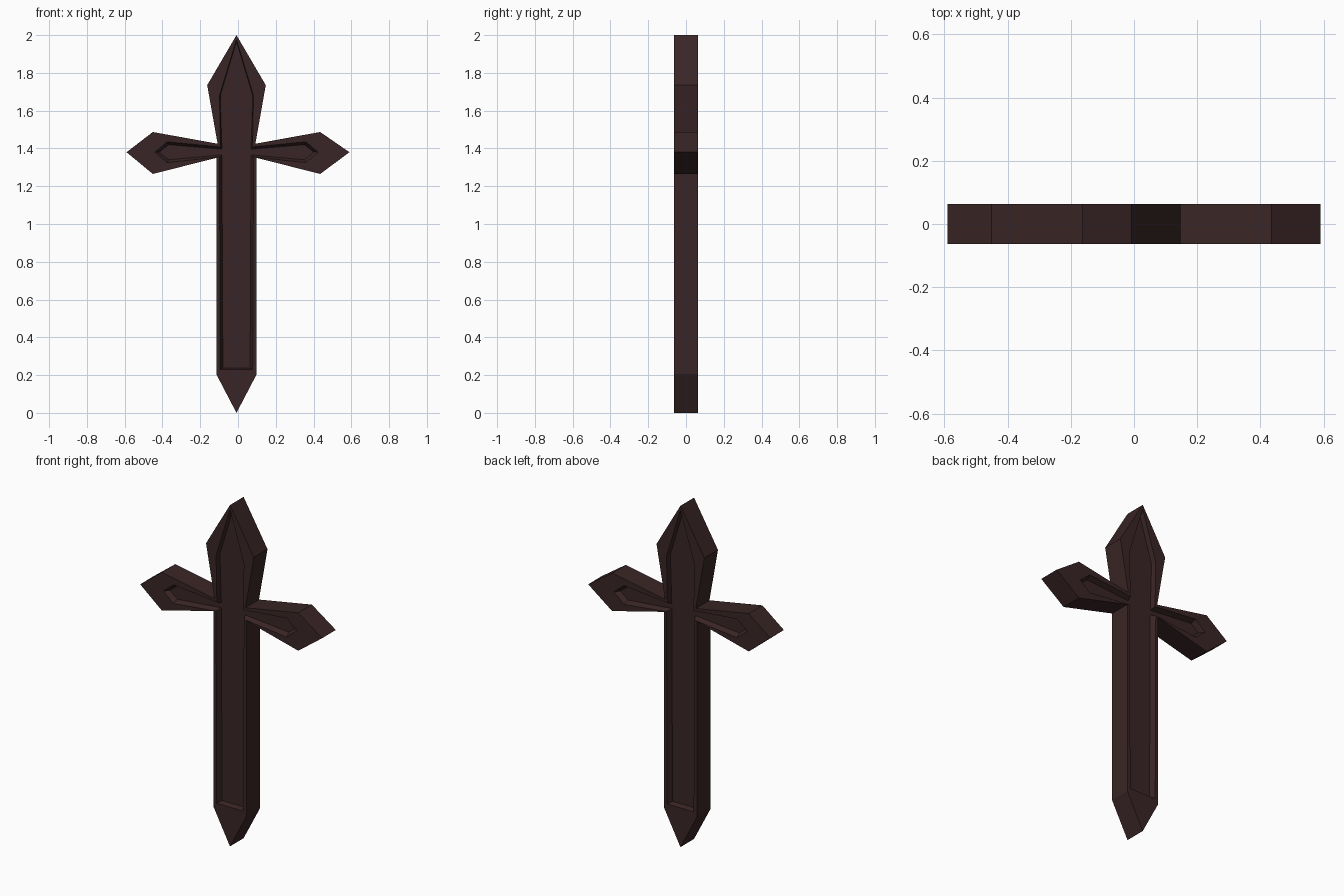
import bpy, bmesh

cube = bpy.data.objects.get("Cube")
if cube:
    bpy.data.objects.remove(cube, do_unlink=True)

wood = bpy.data.materials.new("dark brown")
wood.use_nodes = True
color = (0.042, 0.0185, 0.019, 1)
wood.diffuse_color = color
bsdf = next(n for n in wood.node_tree.nodes if n.type == "BSDF_PRINCIPLED")
bsdf.inputs["Base Color"].default_value = color
bsdf.inputs["Roughness"].default_value = 0.8

HALF = 0.063     # half thickness
DEPTH = 0.03     # depth of the sunken panel
SHIFT = -0.008   # the shaft sits slightly off centre between the arm tips

# Half profiles (x, z) from the head point down to the foot point
outline = [(0, 2), (.155, 1.735), (.1, 1.425), (.443, 1.487), (.59, 1.38),
           (.443, 1.265), (.107, 1.35), (.107, .205), (0, 0)]
panel_rim = [(0, 1.975), (.09, 1.68), (.085, 1.408), (.367, 1.435), (.432, 1.38),
             (.367, 1.325), (.09, 1.355), (.086, .23), (0, .23)]
panel_floor = [(0, 1.965), (.086, 1.68), (.077, 1.396), (.36, 1.42), (.41, 1.38),
               (.36, 1.34), (.077, 1.366), (.072, .238), (0, .238)]


def ring(bm, half, y):
    """Closed loop of vertices mirrored from a half profile."""
    points = half + [(-x, z) for x, z in reversed(half[1:-1])]
    return [bm.verts.new((x + (SHIFT if abs(x) < .5 else 0), y, z)) for x, z in points]


def bridge(bm, a, b):
    for i in range(len(a)):
        j = (i + 1) % len(a)
        bm.faces.new((a[i], a[j], b[j], b[i]))


bm = bmesh.new()
edges = []
for side in (-1, 1):
    # border, sloping walls and floor of the sunken panel
    outer = ring(bm, outline, side * HALF)
    rim = ring(bm, panel_rim, side * HALF)
    floor = ring(bm, panel_floor, side * (HALF - DEPTH))
    bridge(bm, outer, rim)
    bridge(bm, rim, floor)
    bm.faces.new(floor)
    edges.append(outer)
bridge(bm, *edges)
bmesh.ops.recalc_face_normals(bm, faces=bm.faces)

mesh = bpy.data.meshes.new("cross")
bm.to_mesh(mesh)
bm.free()
mesh.materials.append(wood)
cross = bpy.data.objects.new("cross", mesh)
bpy.context.collection.objects.link(cross)
